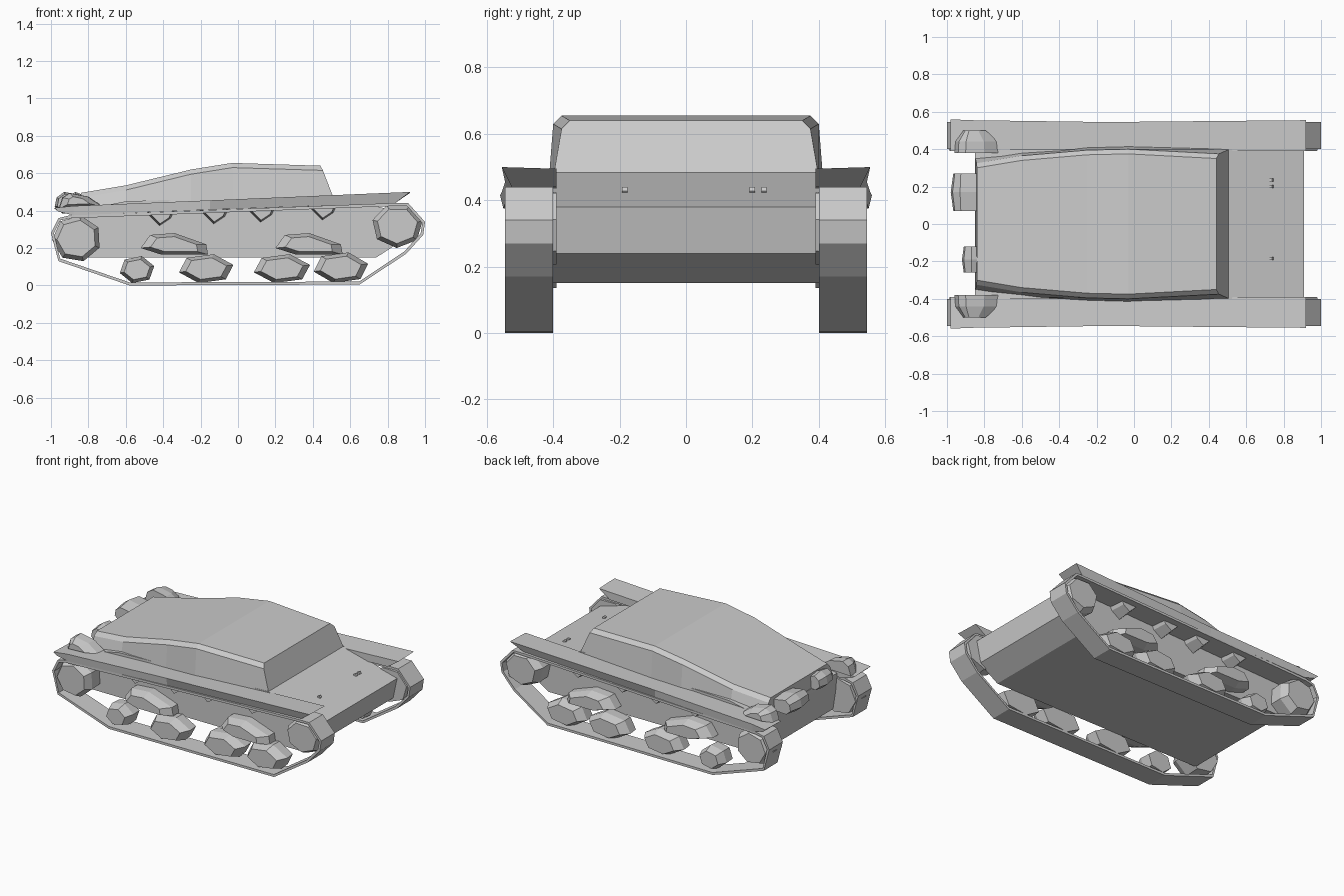
import bpy, bmesh, math

if "Cube" in bpy.data.objects:
    bpy.data.objects.remove(bpy.data.objects["Cube"])

grey = bpy.data.materials.new("plain grey")
grey.diffuse_color = (0.6, 0.6, 0.6, 1)
grey.use_nodes = True
grey.node_tree.nodes["Principled BSDF"].inputs["Base Color"].default_value = grey.diffuse_color


def loft(name, rings, cap=True, closed=False):
    """Skin equal-length point rings; cap the ends or close the loop."""
    bm = bmesh.new()
    rv = [[bm.verts.new(p) for p in r] for r in rings]
    n = len(rings[0])
    for i in range(len(rv) if closed else len(rv) - 1):
        a, b = rv[i], rv[(i + 1) % len(rv)]
        for j in range(n):
            k = (j + 1) % n
            bm.faces.new((a[j], a[k], b[k], b[j]))
    if cap and not closed:
        bm.faces.new(rv[0])
        bm.faces.new(rv[-1])
    bmesh.ops.recalc_face_normals(bm, faces=bm.faces)
    me = bpy.data.meshes.new(name)
    bm.to_mesh(me)
    bm.free()
    me.materials.append(grey)
    ob = bpy.data.objects.new(name, me)
    bpy.context.collection.objects.link(ob)
    return ob


def prism(name, profile, *ys):
    """Extrude an xz profile along y; each y entry is (y, scale about centre)."""
    cx = sum(p[0] for p in profile) / len(profile)
    cz = sum(p[1] for p in profile) / len(profile)
    return loft(name, [[(cx + (x - cx) * s, y, cz + (z - cz) * s) for x, z in profile]
                       for y, s in ys])


def ngon(cx, cz, rx, rz, n, turn=0.0):
    return [(cx + rx * math.cos(turn + math.tau * i / n),
             cz + rz * math.sin(turn + math.tau * i / n)) for i in range(n)]


# Lower hull with sloping deck and angled nose
prism("hull", [(-0.82, 0.15), (0.74, 0.15), (0.88, 0.24), (0.91, 0.38),
               (0.5, 0.485), (-0.6, 0.45), (-0.85, 0.40), (-0.84, 0.28)],
      (-0.4, 1), (0.4, 1))

# Upper body: bottom x, top x, bottom width, bottom z, top width, top z
stations = [(-0.85, -0.84, 0.36, 0.37, 0.30, 0.495),
            (-0.60, -0.60, 0.39, 0.40, 0.34, 0.535),
            (-0.25, -0.25, 0.41, 0.42, 0.37, 0.62),
            (-0.03, -0.03, 0.415, 0.44, 0.375, 0.655),
            (0.51, 0.44, 0.40, 0.47, 0.35, 0.64)]
rings = []
for xb, xt, wb, zb, wt, zt in stations:
    ws, zs, xs = wt + 0.025, zt - 0.025, xt + (xb - xt) * 0.2
    rings.append([(xb, -wb, zb), (xs, -ws, zs), (xt, -wt, zt),
                  (xt, wt, zt), (xs, ws, zs), (xb, wb, zb)])
loft("upper_body", rings)

# Lumpy lamps on the end of the body
for name, y0, y1, x0 in (("large_lamp", 0.07, 0.27, -0.98), ("small_lamp", -0.26, -0.12, -0.92)):
    prism(name, [(x0, 0.42), (x0 + 0.04, 0.385), (-0.82, 0.39), (-0.82, 0.48),
                 (x0 + 0.05, 0.50), (x0 + 0.01, 0.47)],
          (y0, 0.8), ((y0 + y1) / 2, 1), (y1, 0.8))

# Tiny deck fittings
for i, y in enumerate((0.235, 0.20, -0.185)):
    prism("deck_fitting_%d" % i, ngon(0.735, 0.428, 0.012, 0.012, 5), (y - 0.008, 1), (y + 0.008, 1))

# Outline of the track belt
belt = [(-0.58, 0.0), (0.65, 0.005), (0.90, 0.17), (0.99, 0.27), (1.0, 0.34), (0.91, 0.44),
        (0.82, 0.44), (-0.90, 0.375), (-0.96, 0.36), (-1.0, 0.28), (-0.96, 0.13)]


def inner(i, t=0.016):
    """Point of the belt pushed inwards by its thickness."""
    (ax, az), (bx, bz), (cx, cz) = belt[i - 1], belt[i], belt[(i + 1) % len(belt)]
    dx, dz = cx - ax, cz - az
    d = math.hypot(dx, dz)
    return bx - dz / d * t, bz + dx / d * t


for s, side in ((-1, "front"), (1, "back")):
    # Track belt
    ring = []
    for i, (x, z) in enumerate(belt):
        ix, iz = inner(i)
        ring.append([(x, s * 0.40, z), (x, s * 0.545, z), (ix, s * 0.545, iz), (ix, s * 0.40, iz)])
    loft(side + "_track", ring, closed=True)

    # Large end wheels
    prism(side + "_drive_wheel", ngon(-0.862, 0.25, 0.132, 0.125, 7, 0.5),
          (s * 0.39, 0.95), (s * 0.49, 1), (s * 0.54, 0.8))
    prism(side + "_idler_wheel", ngon(0.852, 0.32, 0.137, 0.12, 7, 0.2),
          (s * 0.39, 0.95), (s * 0.49, 1), (s * 0.54, 0.8))

    # Road wheels
    for i, (x, r, h) in enumerate(((-0.54, 0.095, 0.075), (-0.17, 0.15, 0.08),
                                   (0.235, 0.155, 0.08), (0.55, 0.15, 0.085))):
        prism("%s_road_wheel_%d" % (side, i), ngon(x, h + 0.01, r, h, 6, 0.25),
              (s * 0.40, 0.95), (s * 0.47, 1), (s * 0.53, 0.75))

    # Suspension blocks above the wheel pairs
    for i, x in enumerate((-0.34, 0.38)):
        prism("%s_suspension_%d" % (side, i),
              [(x - 0.18, 0.20), (x - 0.07, 0.165), (x + 0.18, 0.165),
               (x + 0.17, 0.22), (x, 0.28), (x - 0.13, 0.27)],
              (s * 0.40, 1), (s * 0.46, 1), (s * 0.52, 0.7))

    # Return rollers under the upper run
    for i, x in enumerate((-0.42, -0.13, 0.12, 0.45)):
        z = 0.37 + 0.035 * (x + 0.4)
        prism("%s_return_roller_%d" % (side, i),
              [(x - 0.08, z + 0.03), (x, z - 0.05), (x + 0.06, z - 0.01), (x + 0.08, z + 0.035)],
              (s * 0.40, 1), (s * 0.50, 0.8))

    # Fender: flared wedge, thicker and upturned at the nose end
    fender = []
    for xt, xb, zt, zb, wt, wb in ((-0.98, -0.96, 0.415, 0.395, 0.56, 0.555),
                                   (-0.88, -0.88, 0.425, 0.375, 0.555, 0.55),
                                   (-0.15, -0.15, 0.455, 0.405, 0.545, 0.54),
                                   (0.92, 0.84, 0.50, 0.44, 0.555, 0.525)):
        fender.append([(xt, s * 0.39, zt - 0.005), (xt, s * wt, zt),
                       (xb, s * wb, zb), (xb, s * 0.39, zb)])
    loft(side + "_fender", fender)

    # Small box on the low end of the fender
    prism(side + "_fender_box", [(-0.96, 0.41), (-0.72, 0.42), (-0.80, 0.475), (-0.90, 0.495), (-0.94, 0.47)],
          (s * 0.38, 1), (s * 0.44, 0.95), (s * 0.50, 0.5))
